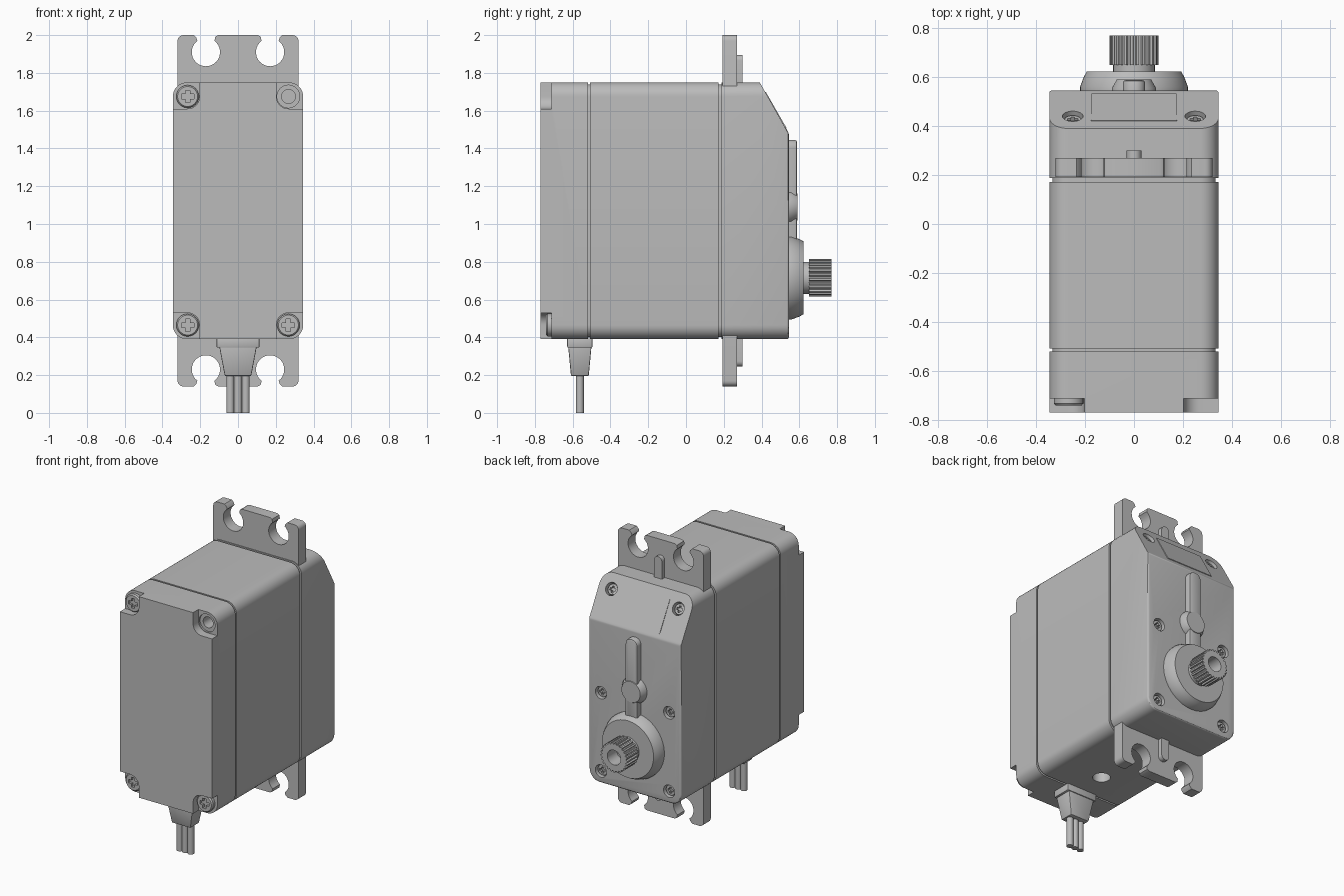
import bpy, bmesh
from math import cos, sin, pi, radians, atan2
from mathutils import Vector, Matrix

if "Cube" in bpy.data.objects:
    bpy.data.objects.remove(bpy.data.objects["Cube"])

grey = bpy.data.materials.new("plain_grey")
grey.use_nodes = True
GREY = (0.5, 0.5, 0.5, 1)
grey.diffuse_color = GREY
grey.node_tree.nodes["Principled BSDF"].inputs["Base Color"].default_value = GREY


# ---------- helpers ----------
def finish(name, bm, loc=(0, 0, 0), tilt=0):
    bmesh.ops.recalc_face_normals(bm, faces=bm.faces)
    mesh = bpy.data.meshes.new(name)
    bm.to_mesh(mesh)
    bm.free()
    mesh.materials.append(grey)
    ob = bpy.data.objects.new(name, mesh)
    bpy.context.collection.objects.link(ob)
    ob.location = loc
    ob.rotation_euler.x = tilt
    return ob


def arc(cx, cz, r, a0, a1, n=8):
    angles = [radians(a0 + (a1 - a0) * i / n) for i in range(n + 1)]
    return [(cx + r * cos(a), cz + r * sin(a)) for a in angles]


def rounded_rect(x0, x1, z0, z1, r):
    return (arc(x1 - r, z1 - r, r, 0, 90) + arc(x0 + r, z1 - r, r, 90, 180)
            + arc(x0 + r, z0 + r, r, 180, 270) + arc(x1 - r, z0 + r, r, 270, 360))


def prism_mesh(points, y0, y1):
    bm = bmesh.new()
    face = bm.faces.new([bm.verts.new((x, y0, z)) for x, z in points])
    new = bmesh.ops.extrude_face_region(bm, geom=[face])["geom"]
    bmesh.ops.translate(bm, vec=(0, y1 - y0, 0),
                        verts=[g for g in new if isinstance(g, bmesh.types.BMVert)])
    return bm


def prism(name, points, y0, y1, loc=(0, 0, 0), tilt=0):
    return finish(name, prism_mesh(points, y0, y1), loc, tilt)


def lathe(name, profile, loc=(0, 0, 0), tilt=0, n=40):
    """Stack of (radius, y) rings around the local y axis, capped at both ends."""
    bm = bmesh.new()
    rings = [[bm.verts.new((r * cos(2 * pi * i / n), y, r * sin(2 * pi * i / n)))
              for i in range(n)] for r, y in profile]
    for a, b in zip(rings, rings[1:]):
        for i in range(n):
            bm.faces.new((a[i], a[i - 1], b[i - 1], b[i]))
    bm.faces.new(rings[0])
    bm.faces.new(rings[-1])
    return finish(name, bm, loc, tilt)


def cut(target, cutter):
    mod = target.modifiers.new("cut", "BOOLEAN")
    mod.operation = "DIFFERENCE"
    mod.object = cutter
    bpy.context.view_layer.objects.active = target
    bpy.ops.object.modifier_apply(modifier="cut")
    bpy.data.objects.remove(cutter)


def bevel_where(bm, test, width, segments=3):
    edges = [e for e in bm.edges if all(test(v.co) for v in e.verts)]
    bmesh.ops.bevel(bm, geom=edges, offset=width, segments=segments, affect="EDGES", profile=0.5)


def screw(name, loc, r, height, tilt=0):
    """Domed head on the local +y side with a cross-shaped recess."""
    head = lathe(name, [(r, 0), (r, height * 0.7), (r * 0.88, height)], loc, tilt, 32)
    a, b = r * 0.2, r * 0.55
    cross = [(a, a), (a, b), (-a, b), (-a, a), (-b, a), (-b, -a),
             (-a, -a), (-a, -b), (a, -b), (a, -a), (b, -a), (b, a)]
    cut(head, prism("cross_cutter", cross, height * 0.4, height * 2, loc, tilt))
    return head


# ---------- case in three sections with grooves between ----------
W, Z0, Z1, FRONT, BACK = 0.345, 0.39, 1.75, -0.77, 0.545
outline = rounded_rect(-W, W, Z0, Z1, 0.075)
front_case = prism("front_case", outline, FRONT, -0.52)
middle_case = prism("middle_case", outline, -0.508, 0.172)
inner = rounded_rect(-W + 0.012, W - 0.012, Z0 + 0.012, Z1 - 0.012, 0.065)
prism("front_groove", inner, -0.53, -0.5)
prism("back_groove", inner, 0.16, 0.2)

# back section with sloped top
slope_y, slope_z = 0.39, 1.48
slope = Vector((0, Z1 - slope_z, BACK - slope_y)).normalized()
slope_tilt = atan2(slope.z, slope.y)
bm = prism_mesh(outline, 0.187, BACK)
cutplane = bmesh.ops.bisect_plane(bm, geom=bm.verts[:] + bm.edges[:] + bm.faces[:],
                                  plane_co=(0, BACK, slope_z), plane_no=slope, clear_outer=True)
bmesh.ops.holes_fill(bm, edges=[g for g in cutplane["geom_cut"] if isinstance(g, bmesh.types.BMEdge)])
bevel_where(bm, lambda c: abs(c.y - BACK) < 1e-4, 0.012)
back_case = finish("back_case", bm)

# ---------- front corner pockets and screws ----------
SX, SZ, MID = 0.267, 0.605, 1.07
for sx, side in ((-1, "right"), (1, "left")):
    for sz, level in ((-1, "lower"), (1, "upper")):
        xs, zs = sorted((sx * 0.203, sx * 0.5)), sorted((sz * 0.54, sz * 0.9))
        pocket = rounded_rect(xs[0], xs[1], MID + zs[0], MID + zs[1], 0.065)
        cut(front_case, prism("pocket_cutter", pocket, FRONT - 0.1, -0.713))
        spot = (sx * SX, -0.713, MID + sz * SZ)
        if (sx, sz) == (1, 1):
            # empty screw hole with a counterbore
            for r, depth in ((0.06, 0.012), (0.037, 0.14)):
                cut(front_case, lathe("hole_cutter", [(r, -0.1), (r, depth)], spot))
        else:
            screw(f"front_screw_{level}_{side}", spot, 0.06, 0.028, pi)

# ---------- mounting flange with open keyhole slots ----------
quarter = ([(0.105, 0.93), (0.12, 0.922)] + arc(0.17, 0.84, 0.075, 127, 413, 24)
           + [(0.22, 0.915), (0.235, 0.93)] + arc(0.29, 0.9, 0.03, 90, 0, 5))
half = quarter + [(x, -z) for x, z in reversed(quarter)]
full = half + [(-x, z) for x, z in reversed(half)]
prism("mounting_flange", [(x, z + MID) for x, z in full], 0.192, 0.27)
prism("upper_rib", rounded_rect(-0.03, 0.03, 1.7, 1.895, 0.029), 0.26, 0.3)
prism("lower_rib", rounded_rect(-0.03, 0.03, 0.245, 0.44, 0.029), 0.26, 0.3)

# ---------- screws sunk in the back and the slope ----------
holes = [((x, BACK, z), 0) for x in (-0.255, 0.255) for z in (0.47, 1.0)]
holes += [((x, 0.44, Z1 - 0.05 * (Z1 - slope_z) / (BACK - slope_y)), slope_tilt) for x in (-0.25, 0.25)]
for i, (spot, tilt) in enumerate(holes):
    cut(back_case, lathe("hole_cutter", [(0.042, -0.045), (0.042, 0.05)], spot, tilt, 32))
    sunk = Vector(spot) + Matrix.Rotation(tilt, 3, "X") @ Vector((0, -0.046, 0))
    screw(f"back_screw_{i + 1}", sunk, 0.038, 0.03, tilt)

# thin label plate on the slope
prism("label_plate", rounded_rect(-0.175, 0.175, -0.11, 0.11, 0.004), -0.004, 0.003,
      (0, 0.475, 1.602), slope_tilt)

# ---------- output shaft ----------
AXIS = (0, 0, 0.715)
lathe("shaft_collar", [(0.22, 0.54), (0.22, 0.56), (0.205, 0.6), (0.193, 0.622)], AXIS, n=64)
lathe("shaft_neck", [(0.085, 0.61), (0.085, 0.66)], AXIS)
TEETH = 25
star = []
for i in range(TEETH):
    for step, r in ((0, 0.09), (0.3, 0.09), (0.45, 0.1), (0.85, 0.1)):
        a = 2 * pi * (i + step) / TEETH
        star.append((r * cos(a), r * sin(a)))
spline = prism("splined_shaft", star, 0.65, 0.77, AXIS)
cut(spline, lathe("bore_cutter", [(0.05, 0.67), (0.05, 0.8)], AXIS))

# ---------- raised bar and boss above the shaft ----------
bm = prism_mesh(rounded_rect(-0.045, 0.045, 0.85, 1.445, 0.04), 0.53, 0.587)
bevel_where(bm, lambda c: c.y > 0.58, 0.01, 2)
finish("raised_bar", bm)
lathe("raised_boss", [(0.09, 0.53), (0.09, 0.555), (0.07, 0.59)], (0, 0, 1.09))

# ---------- cable exit ----------
cut(middle_case, lathe("hole_cutter", [(0.055, -0.1), (0.055, 0.1)], (0, -0.31, Z0), pi / 2))


def block(name, z0, z1, lower, upper, y):
    bm = bmesh.new()
    bmesh.ops.create_cube(bm, size=2)
    for v in bm.verts:
        hx, hy = upper if v.co.z > 0 else lower
        v.co = (v.co.x * hx, y + v.co.y * hy, z1 if v.co.z > 0 else z0)
    bmesh.ops.bevel(bm, geom=bm.edges[:], offset=0.006, segments=2, affect="EDGES", profile=0.5)
    finish(name, bm)


block("cable_collar", 0.345, 0.4, (0.113, 0.067), (0.113, 0.067), -0.562)
block("cable_boot", 0.195, 0.355, (0.07, 0.047), (0.1, 0.062), -0.562)
for x, side in ((-0.041, "right"), (0, "middle"), (0.041, "left")):
    lathe(f"wire_{side}", [(0.021, 0), (0.021, 0.22)], (x, -0.562, 0), pi / 2, 20)

# ---------- shading ----------
bpy.ops.object.select_all(action="DESELECT")
for ob in bpy.context.scene.objects:
    if ob.type == "MESH":
        ob.select_set(True)
        bpy.context.view_layer.objects.active = ob
bpy.ops.object.shade_smooth_by_angle(angle=radians(30))
